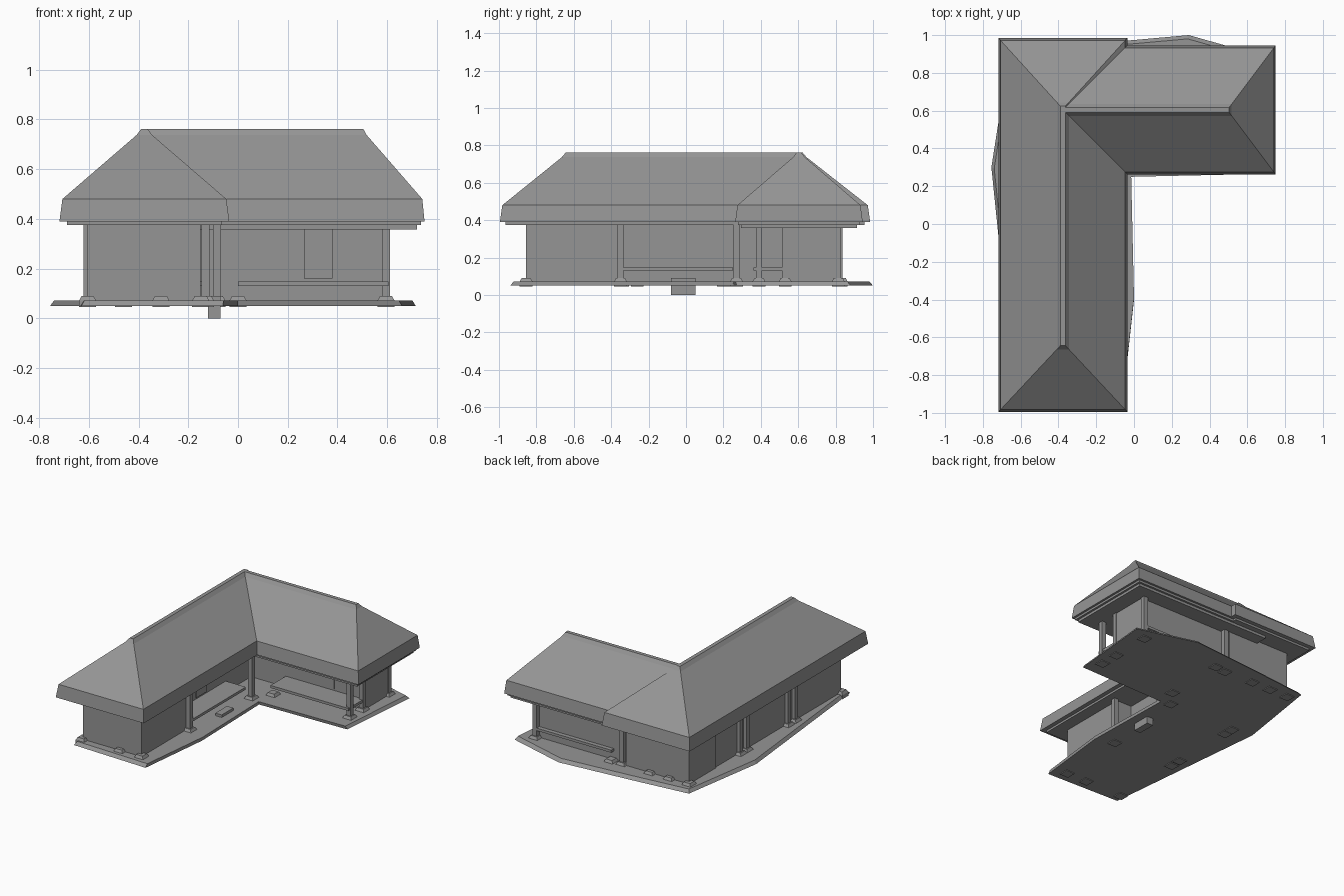
import bpy, bmesh

cube = bpy.data.objects.get("Cube")
if cube:
    bpy.data.objects.remove(cube, do_unlink=True)

grey = (0.3, 0.3, 0.3, 1)
material = bpy.data.materials.new("plain grey")
material.use_nodes = True
material.diffuse_color = grey
material.node_tree.nodes["Principled BSDF"].inputs["Base Color"].default_value = grey

# Shared heights
slab_bottom, slab_top = 0.05, 0.072
stone_top = 0.09
deck_bottom, deck_top = 0.13, 0.148
sill = 0.16
lower_soffit, upper_soffit, eave = 0.357, 0.375, 0.39

# Shared wall lines and the porch corner
west, east, south, north = -0.605, 0.605, -0.855, 0.83
front_room_east, front_room_north = -0.15, -0.35
long_porch_wall, side_porch_wall = -0.27, 0.53
post_corner_x, post_corner_y = -0.085, 0.27
deck_east, deck_south = -0.115, 0.36

# Eave outlines of the two wings: west, east, south, north
long_eave = (-0.718, -0.035, -0.995, 0.985)
side_eave = (-0.38, 0.75, 0.263, 0.945)


def loft(name, rings):
    """Closed solid through matching rings of points, bottom to top."""
    bm = bmesh.new()
    loops = [[bm.verts.new(point) for point in ring] for ring in rings]
    for low, high in zip(loops, loops[1:]):
        for i in range(len(low)):
            bm.faces.new((low[i - 1], low[i], high[i], high[i - 1]))
    bm.faces.new(loops[0])
    bm.faces.new(loops[-1])
    bmesh.ops.recalc_face_normals(bm, faces=bm.faces)
    mesh = bpy.data.meshes.new(name)
    bm.to_mesh(mesh)
    bm.free()
    mesh.materials.append(material)
    part = bpy.data.objects.new(name, mesh)
    bpy.context.collection.objects.link(part)


def rectangle(bounds, z, inset=0, slopes=(1, 1, 1, 1)):
    """Rectangle drawn inwards by the inset times the slope of each side."""
    left, right, front, back = (
        edge + sign * slope * inset
        for edge, sign, slope in zip(bounds, (1, -1, 1, -1), slopes))
    return [(left, front, z), (right, front, z), (right, back, z), (left, back, z)]


def box(name, bounds, bottom, top, inset=0):
    loft(name, [rectangle(bounds, z, inset) for z in (bottom, top)])


def around(x, y, half):
    return (x - half, x + half, y - half, y + half)


def hip_roof(name, bounds, slopes):
    """Fascia, main slope and a softened ridge strip."""
    profile = ((0, eave), (0.012, 0.48), (0.31, 0.737), (0.328, 0.761))
    loft(name, [rectangle(bounds, z, inset, slopes) for inset, z in profile])


def footing_stone(x, y):
    spot = around(x, y, 0.034)
    loft("footing_stone", [rectangle(spot, slab_bottom - 0.005),
                           rectangle(spot, slab_top),
                           rectangle(spot, stone_top, inset=0.01)])


def post(x, y):
    footing_stone(x, y)
    box("post", around(x, y, 0.016), slab_top, upper_soffit)


# Roofs; the side wing has no hip where it runs into the long wing
hip_roof("long_roof", long_eave, (1, 1, 1.07, 1.1))
hip_roof("side_roof", side_eave, (0, 0.75, 1, 1))

# Stepped soffits under the eaves
box("long_soffit", long_eave, upper_soffit, eave, inset=0.03)
box("side_soffit", side_eave, upper_soffit, eave, inset=0.015)
box("side_lower_soffit", side_eave, lower_soffit, upper_soffit, inset=0.03)

# Irregular ground slab with a sloped rim
outline = [(-0.63, -0.92), (-0.06, -0.94), (0, -0.4), (-0.015, 0.255),
           (0.66, 0.27), (0.715, 0.88), (0.29, 1), (-0.27, 0.95),
           (-0.66, 0.91), (-0.755, 0.3)]
loft("ground_slab", [[(x * scale, y * scale, z) for x, y in outline]
                     for scale, z in ((1, slab_bottom), (0.98, slab_top))])

# Rooms, set back behind the porches
rooms = {
    "front_room": (west, front_room_east, south, front_room_north),
    "middle_room": (west + 0.007, long_porch_wall, front_room_north, side_porch_wall),
    "back_room": (west, deck_east, side_porch_wall, north),
    "side_room": (deck_east, east, side_porch_wall, north - 0.03),
}
for name, bounds in rooms.items():
    box(name, bounds, slab_top, upper_soffit)

# Raised porch decks and the ledge along the back
decks = {
    "long_porch_deck": (long_porch_wall, deck_east, front_room_north, post_corner_y - 0.02),
    "side_porch_deck": (0, east, deck_south, side_porch_wall),
    "back_ledge": (0, east, north - 0.03, north),
}
for name, bounds in decks.items():
    box(name, bounds, deck_bottom, deck_top)

# Thin window panels on the porch walls
box("long_porch_window", (long_porch_wall, long_porch_wall + 0.007, -0.085, 0.03),
    sill, upper_soffit)
box("side_porch_window", (0.265, 0.38, side_porch_wall - 0.007, side_porch_wall),
    sill, lower_soffit)

# Porch posts, end wall posts and west wall posts
post(post_corner_x, post_corner_y)
post(deck_east - 0.016, front_room_north)
post(post_corner_x, north - 0.01)
for y in (deck_south + 0.03, side_porch_wall, north - 0.016):
    post(east - 0.01, y)
for y in (-0.34, -0.26, 0.2, post_corner_y):
    post(west, y)

# Bare footing stones along the end walls
for x in (west, -0.31, front_room_east):
    footing_stone(x, south)
for x in (west, -0.46, -0.31, 0):
    footing_stone(x, north)
footing_stone(0, deck_south + 0.03)

# Entrance step reaching below the slab
box("entrance_step", (-0.12, -0.07, -0.08, 0.05), 0, stone_top)
